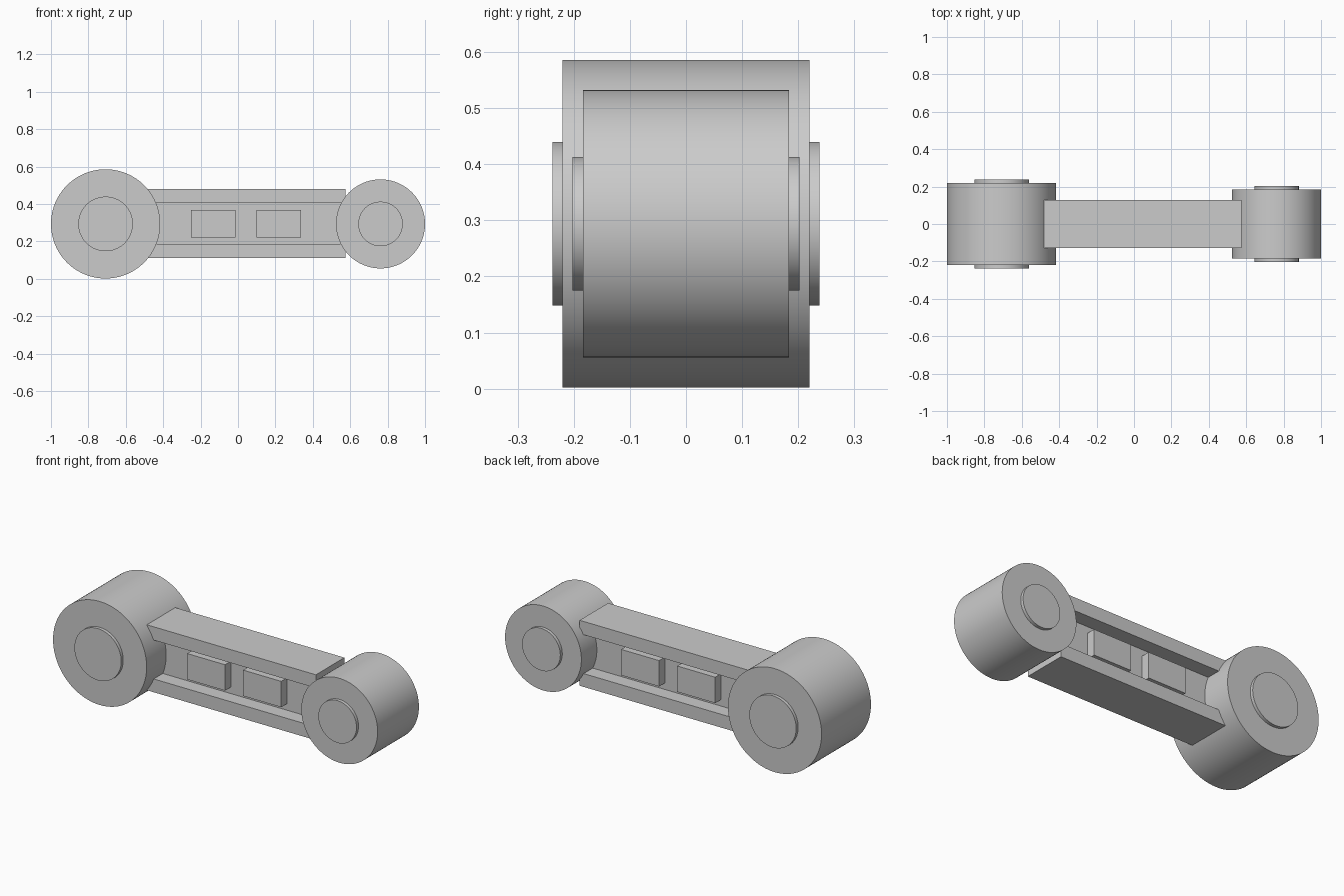
import bpy
import bmesh
import math

cube = bpy.data.objects.get("Cube")
if cube:
    bpy.data.objects.remove(cube, do_unlink=True)

AXIS_Z = 0.294  # height of the shared centre line

grey = bpy.data.materials.new("light_grey")
grey.use_nodes = True
colour = (0.6, 0.6, 0.6, 1)
grey.diffuse_color = colour
grey.node_tree.nodes["Principled BSDF"].inputs["Base Color"].default_value = colour


def box(name, x0, x1, half_y, z0, z1):
    bpy.ops.mesh.primitive_cube_add(size=1, location=((x0 + x1) / 2, 0, (z0 + z1) / 2))
    obj = bpy.context.object
    obj.name = name
    obj.scale = (x1 - x0, 2 * half_y, z1 - z0)
    bpy.ops.object.transform_apply(location=False, rotation=False, scale=True)
    obj.data.materials.append(grey)


def drum(name, x, radius, y0, y1):
    bpy.ops.mesh.primitive_cylinder_add(
        vertices=96, radius=radius, depth=y1 - y0,
        location=(x, (y0 + y1) / 2, AXIS_Z), rotation=(math.pi / 2, 0, 0))
    obj = bpy.context.object
    obj.name = name
    obj.data.materials.append(grey)
    bpy.ops.object.shade_smooth_by_angle(angle=math.radians(30))


# Pivot drums, each with a raised cap on both ends
for name, x, radius, half_y in (("large", -0.708, 0.292, 0.22),
                                ("small", 0.762, 0.238, 0.184)):
    drum(name + "_drum", x, radius, -half_y, half_y)
    drum(name + "_front_cap", x, radius / 2, -half_y - 0.018, -half_y)
    drum(name + "_back_cap", x, radius / 2, half_y, half_y + 0.018)

# I-section arm: thin web between two wide flanges
box("arm_web", -0.48, 0.575, 0.046, 0.15, 0.44)
box("upper_flange", -0.48, 0.575, 0.127, 0.405, 0.48)
box("lower_flange", -0.48, 0.575, 0.127, 0.111, 0.186)

# Rectangular pads standing proud of the web on both sides
for name, x0 in (("left_pad", 0.1), ("right_pad", -0.25)):
    box(name, x0, x0 + 0.237, 0.097, 0.222, 0.368)
